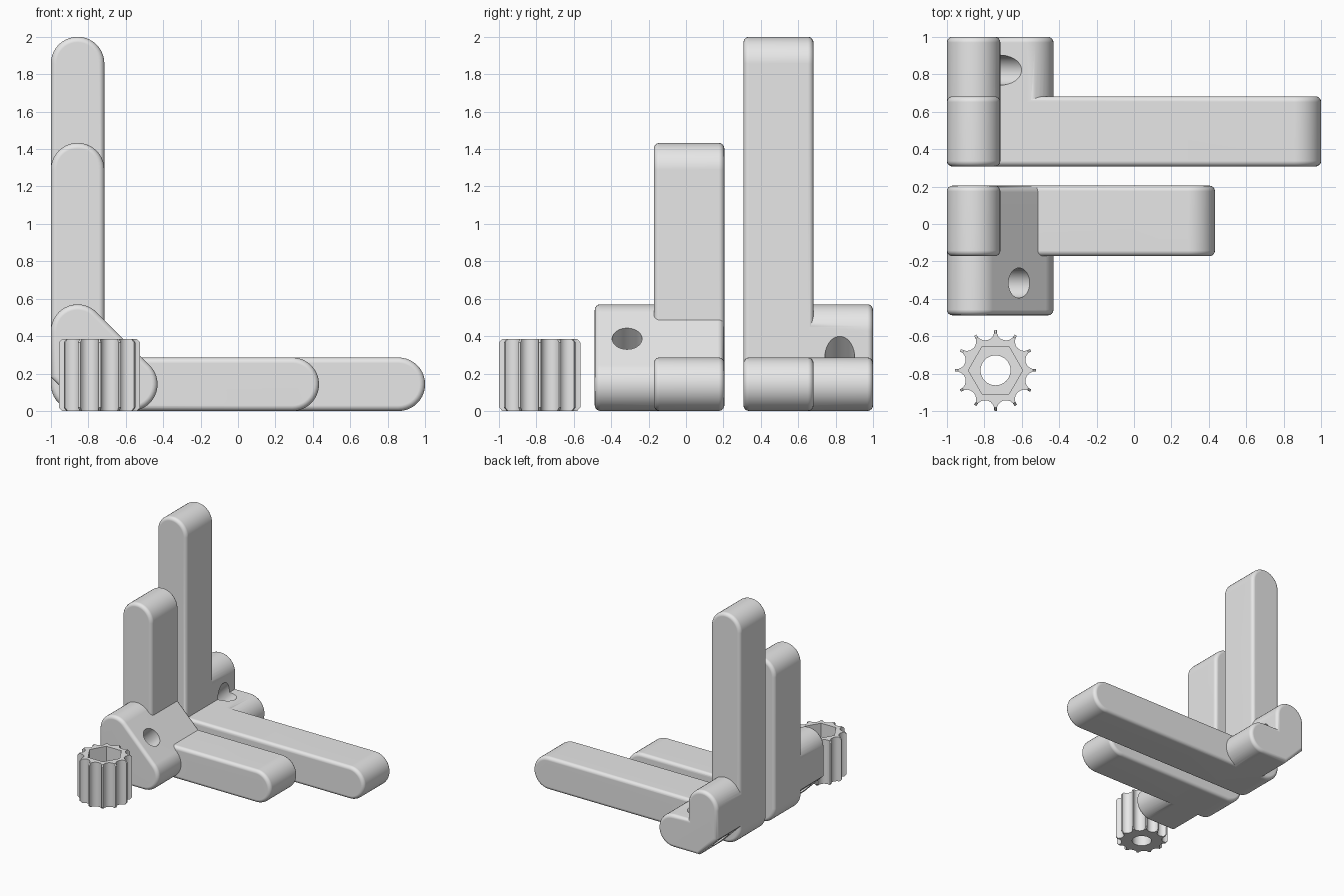
import bpy
import bmesh
from math import sin, cos, pi, radians, sqrt
from mathutils import Matrix

if "Cube" in bpy.data.objects:
    bpy.data.objects.remove(bpy.data.objects["Cube"], do_unlink=True)

# Material
GREY = (0.8, 0.8, 0.8, 1.0)
grey = bpy.data.materials.new("light grey plastic")
grey.use_nodes = True
grey.diffuse_color = GREY
grey.node_tree.nodes["Principled BSDF"].inputs["Base Color"].default_value = GREY

R = 0.143          # half thickness of every arm
BLOCK = 0.57       # reach of the clamp blocks
ROUND = 0.03       # softened end edges


def to_object(bm, name):
    bmesh.ops.recalc_face_normals(bm, faces=bm.faces)
    mesh = bpy.data.meshes.new(name)
    bm.to_mesh(mesh)
    bm.free()
    obj = bpy.data.objects.new(name, mesh)
    bpy.context.collection.objects.link(obj)
    obj.data.materials.append(grey)
    return obj


def arc(cx, cz, start, end):
    steps = max(4, abs(end - start) // 9)
    angles = [radians(start + (end - start) * i / steps) for i in range(steps + 1)]
    return [(cx + R * cos(a), cz + R * sin(a)) for a in angles]


def angle_profile(reach, chamfer=0.0, filled=False):
    """Two round-ended legs from one corner, optionally bridged diagonally."""
    corner = [(0, chamfer), (chamfer, 0)] if chamfer else arc(R, R, 180, 270)
    stop = 45 if filled else 90
    inner = [] if filled else [(2 * R, 2 * R)]
    return (corner + arc(reach - R, R, -90, stop) + inner
            + arc(R, reach - R, 90 - stop, 180))


def prism(name, profile, y0, y1):
    """Extrude a profile along y and round the rims of both ends."""
    bm = bmesh.new()
    face = bm.faces.new([bm.verts.new((x - 1, y0, z)) for x, z in profile])
    moved = bmesh.ops.extrude_face_region(bm, geom=[face], use_keep_orig=True)["geom"]
    bmesh.ops.translate(bm, vec=(0, y1 - y0, 0),
                        verts=[v for v in moved if isinstance(v, bmesh.types.BMVert)])
    bmesh.ops.recalc_face_normals(bm, faces=bm.faces)
    rims = [e for e in bm.edges if abs(e.verts[0].co.y - e.verts[1].co.y) < 1e-5]
    bmesh.ops.bevel(bm, geom=rims, offset=ROUND, segments=4, profile=0.5,
                    affect='EDGES', clamp_overlap=False)
    return to_object(bm, name)


def cylinder(name, radius, depth, sides, matrix):
    bm = bmesh.new()
    bmesh.ops.create_cone(bm, cap_ends=True, segments=sides, radius1=radius,
                          radius2=radius, depth=depth, matrix=matrix)
    return to_object(bm, name)


def combine(obj, other, operation):
    mod = obj.modifiers.new(operation.lower(), 'BOOLEAN')
    mod.operation, mod.object, mod.solver = operation, other, 'EXACT'
    bpy.context.view_layer.objects.active = obj
    bpy.ops.object.modifier_apply(modifier=mod.name)
    bpy.data.objects.remove(other, do_unlink=True)


def finish(obj):
    bpy.ops.object.select_all(action='DESELECT')
    obj.select_set(True)
    bpy.context.view_layer.objects.active = obj
    bpy.ops.object.shade_smooth_by_angle(angle=radians(30))
    obj.modifiers.new("even shading", 'WEIGHTED_NORMAL').keep_sharp = True


def bracket(name, reach, arm_y, block_y, hole_y, filled):
    """Long angle arms joined to a short clamp block with a diagonal bolt hole."""
    body = prism(name, angle_profile(reach), *arm_y)
    block = prism("clamp_block", angle_profile(BLOCK, 0.18, filled), *block_y)
    combine(body, block, 'UNION')
    tilt = Matrix.Translation((-0.75, hole_y, 0.25)) @ Matrix.Rotation(pi / 4, 4, 'Y')
    combine(body, cylinder("bolt_hole", 0.08, 1.2, 40, tilt), 'DIFFERENCE')
    finish(body)


bracket("short_bracket", 1.433, (-0.172, 0.205), (-0.488, 0.203), -0.315, True)
bracket("long_bracket", 2.0, (0.307, 0.682), (0.312, 1.0), 0.822, False)

# Scalloped hand knob
TEETH, TIP, SCALLOP, HEIGHT = 12, 0.217, 0.05, 0.385


def knob_outline(limit):
    points = []
    for tooth in range(TEETH):
        middle = 2 * pi * (tooth + 0.5) / TEETH
        for i in range(9):
            a = -1.45 + 2.9 * i / 8
            x, y = TIP - SCALLOP * cos(a), SCALLOP * sin(a)
            size = sqrt(x * x + y * y)
            scale = min(1, limit / size)
            points.append((scale * (x * cos(middle) - y * sin(middle)),
                           scale * (x * sin(middle) + y * cos(middle))))
    return points


KNOB_X, KNOB_Y = -0.74, -0.782
bm = bmesh.new()
rings = []
for z, limit in ((0, 0.2), (0.018, TIP), (HEIGHT - 0.018, TIP), (HEIGHT, 0.2)):
    rings.append([bm.verts.new((KNOB_X + x, KNOB_Y + y, z))
                  for x, y in knob_outline(limit)])
for low, high in zip(rings, rings[1:]):
    for i in range(len(low)):
        bm.faces.new((low[i - 1], low[i], high[i], high[i - 1]))
bm.faces.new(rings[0])
bm.faces.new(rings[-1])
knob = to_object(bm, "hand_knob")

# Bolt hole and hexagonal head pocket
at = Matrix.Translation((KNOB_X, KNOB_Y, 0))
combine(knob, cylinder("knob_hole", 0.08, 1, 40, at), 'DIFFERENCE')
pocket = at @ Matrix.Translation((0, 0, 0.6)) @ Matrix.Rotation(pi / 2, 4, 'Z')
combine(knob, cylinder("hex_pocket", 0.145, 1, 6, pocket), 'DIFFERENCE')
finish(knob)
